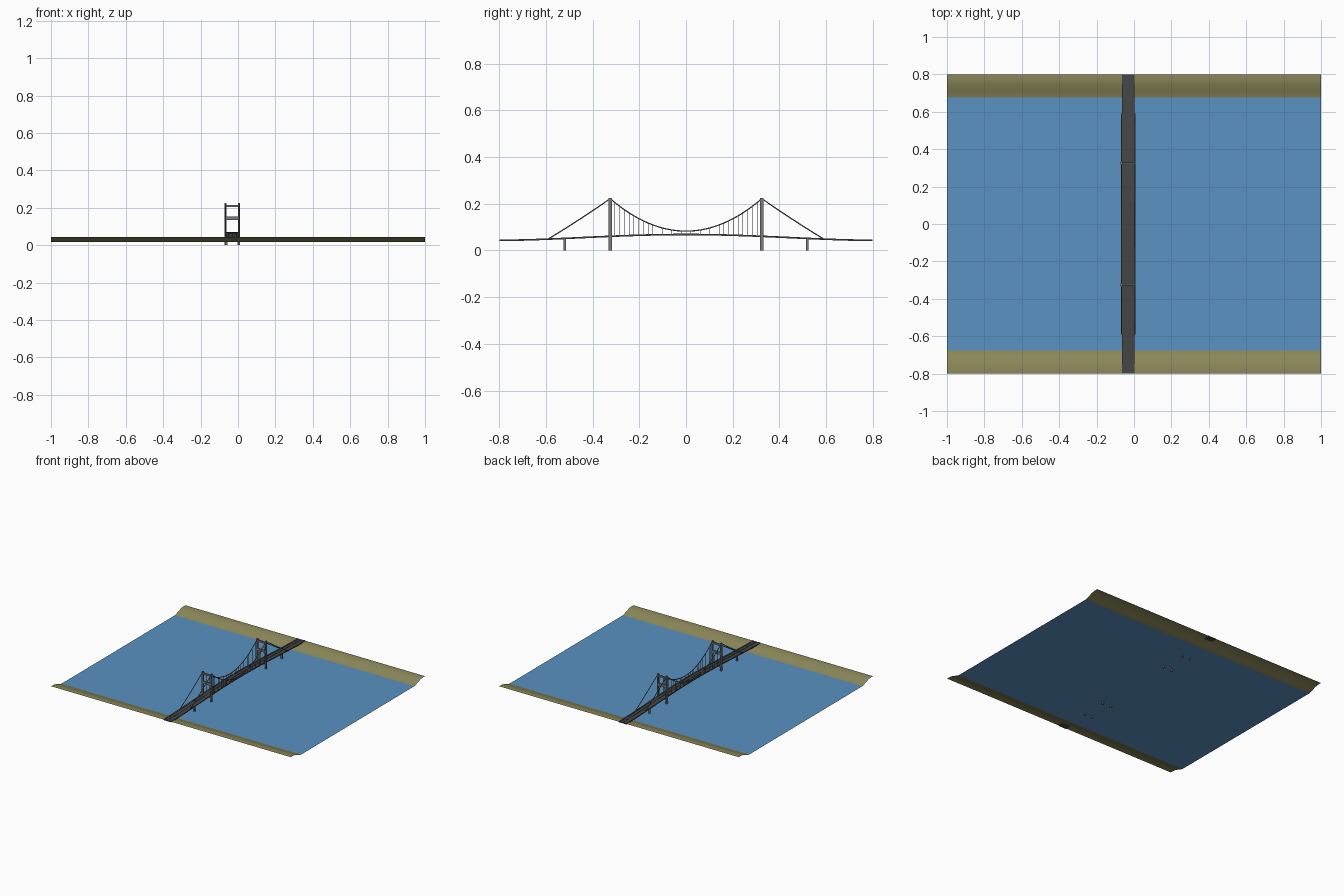
import bpy, bmesh, math

if "Cube" in bpy.data.objects:
    bpy.data.objects.remove(bpy.data.objects["Cube"])

CX = -0.03            # bridge centre line
HALF = 0.036          # cable plane / tower leg offset from the centre line
TOWER_Y, TOWER_Z = 0.325, 0.222
ANCHOR_Y = 0.59
WATER_Z = 0.016


def material(name, r, g, b):
    m = bpy.data.materials.new(name)
    lin = [((c / 255 + 0.055) / 1.055) ** 2.4 for c in (r, g, b)]
    m.diffuse_color = (*lin, 1)
    m.use_nodes = True
    m.node_tree.nodes["Principled BSDF"].inputs["Base Color"].default_value = m.diffuse_color
    return m


WATER = material("water blue", 90, 146, 194)
BANK = material("bank olive", 140, 136, 90)
ROAD = material("asphalt grey", 70, 70, 71)
STEEL = material("tower grey", 122, 122, 126)
CABLE = material("cable grey", 110, 110, 112)


def finish(name, bm, mat, recalc=True):
    if recalc:
        bmesh.ops.recalc_face_normals(bm, faces=bm.faces)
    me = bpy.data.meshes.new(name)
    bm.to_mesh(me)
    bm.free()
    me.materials.append(mat)
    ob = bpy.data.objects.new(name, me)
    bpy.context.collection.objects.link(ob)
    return ob


def add_box(bm, x0, x1, y0, y1, z0, z1):
    vs = bmesh.ops.create_cube(bm, size=1)["verts"]
    for v in vs:
        v.co = ((x0 + x1) / 2 + v.co.x * (x1 - x0),
                (y0 + y1) / 2 + v.co.y * (y1 - y0),
                (z0 + z1) / 2 + v.co.z * (z1 - z0))


def deck_z(y):
    u = max(0.0, (1 + math.cos(math.pi * y / 0.8)) / 2)
    return 0.044 + 0.025 * u ** 0.85


def cable_z(y):
    a = abs(y)
    if a <= TOWER_Y:
        return 0.083 + (TOWER_Z - 0.083) * (a / TOWER_Y) ** 2
    t = (a - TOWER_Y) / (ANCHOR_Y - TOWER_Y)
    return TOWER_Z + (deck_z(ANCHOR_Y) - TOWER_Z) * t - 0.012 * t * (1 - t)


def deck_strip(name, x0, x1, lo, hi, mat, n=40):
    """Rectangular section swept along the arched deck line."""
    bm = bmesh.new()
    rings = []
    for i in range(n + 1):
        y = -0.8 + 1.6 * i / n
        z = deck_z(y)
        rings.append([bm.verts.new((CX + x, y, z + dz)) for x, dz in
                      ((x0, lo), (x1, lo), (x1, hi), (x0, hi))])
    for a, b in zip(rings, rings[1:]):
        for k in range(4):
            bm.faces.new((a[k], a[(k + 1) % 4], b[(k + 1) % 4], b[k]))
    bm.faces.new(rings[0])
    bm.faces.new(rings[-1][::-1])
    return finish(name, bm, mat)


# water sheet
bm = bmesh.new()
bm.faces.new([bm.verts.new((x, y, WATER_Z)) for x, y in
              ((-1, -0.675), (1, -0.675), (1, 0.675), (-1, 0.675))])
finish("water", bm, WATER, False)

# river banks: open sheets with an S-shaped rise from the water
for s, name in ((-1, "front_bank"), (1, "back_bank")):
    bm = bmesh.new()
    rows = []
    for i in range(13):
        t = i / 12
        y = s * (0.675 + 0.125 * t)
        z = WATER_Z + 0.028 * math.sin(min(1, t * 1.15) * math.pi / 2) ** 1.3
        rows.append([bm.verts.new((x, y, z)) for x in (-1, 1)])
    for a, b in zip(rows, rows[1:]):
        f = (a[0], a[1], b[1], b[0])
        bm.faces.new(f if s > 0 else f[::-1])
    for f in bm.faces:
        f.smooth = True
    finish(name, bm, BANK, False)

# deck, walkways and median
deck_strip("deck", -0.033, 0.033, -0.004, 0.001, ROAD)
for s, name in ((-1, "left_walkway"), (1, "right_walkway")):
    a, b = sorted((s * 0.022, s * 0.033))
    deck_strip(name, a, b, 0.001, 0.003, ROAD)
deck_strip("median", -0.001, 0.001, 0.001, 0.003, ROAD)

# towers: two legs and three cross beams
for s, name in ((-1, "front_tower"), (1, "back_tower")):
    bm = bmesh.new()
    y = s * TOWER_Y
    for sx in (-1, 1):
        x = CX + sx * HALF
        add_box(bm, x - 0.005, x + 0.005, y - 0.007, y + 0.007, 0, 0.225)
    for z, h in ((0.21, 0.006), (0.145, 0.009), (0.052, 0.006)):
        add_box(bm, CX - HALF, CX + HALF, y - 0.005, y + 0.005, z - h, z + h)
    finish(name, bm, STEEL)

# short piers near the banks
for s, name in ((-1, "front_pier"), (1, "back_pier")):
    bm = bmesh.new()
    y = s * 0.52
    top = deck_z(y) - 0.002
    for sx in (-1, 1):
        x = CX + sx * (HALF - 0.005)
        add_box(bm, x - 0.005, x + 0.005, y - 0.005, y + 0.005, 0, top)
    add_box(bm, CX - HALF, CX + HALF, y - 0.004, y + 0.004, top - 0.006, top)
    finish(name, bm, STEEL)

# main cables and hangers
ys = [-ANCHOR_Y + (ANCHOR_Y - TOWER_Y) * i / 6 for i in range(6)]
ys += [-TOWER_Y + 2 * TOWER_Y * i / 32 for i in range(33)]
ys += [-y for y in ys[5::-1]]
for sx, side in ((-1, "left"), (1, "right")):
    x = CX + sx * HALF
    cu = bpy.data.curves.new(side + "_cable", "CURVE")
    cu.dimensions = "3D"
    cu.bevel_depth = 0.003
    cu.bevel_resolution = 1
    cu.use_fill_caps = True
    sp = cu.splines.new("POLY")
    sp.points.add(len(ys) - 1)
    for p, y in zip(sp.points, ys):
        p.co = (x, y, cable_z(y), 1)
    cu.materials.append(CABLE)
    ob = bpy.data.objects.new(side + "_cable", cu)
    bpy.context.collection.objects.link(ob)

    bm = bmesh.new()
    for i in range(1, 32):
        y = -TOWER_Y + 2 * TOWER_Y * i / 32
        add_box(bm, x - 0.0008, x + 0.0008, y - 0.0008, y + 0.0008,
                deck_z(y) - 0.002, cable_z(y))
    finish(side + "_hangers", bm, CABLE)
